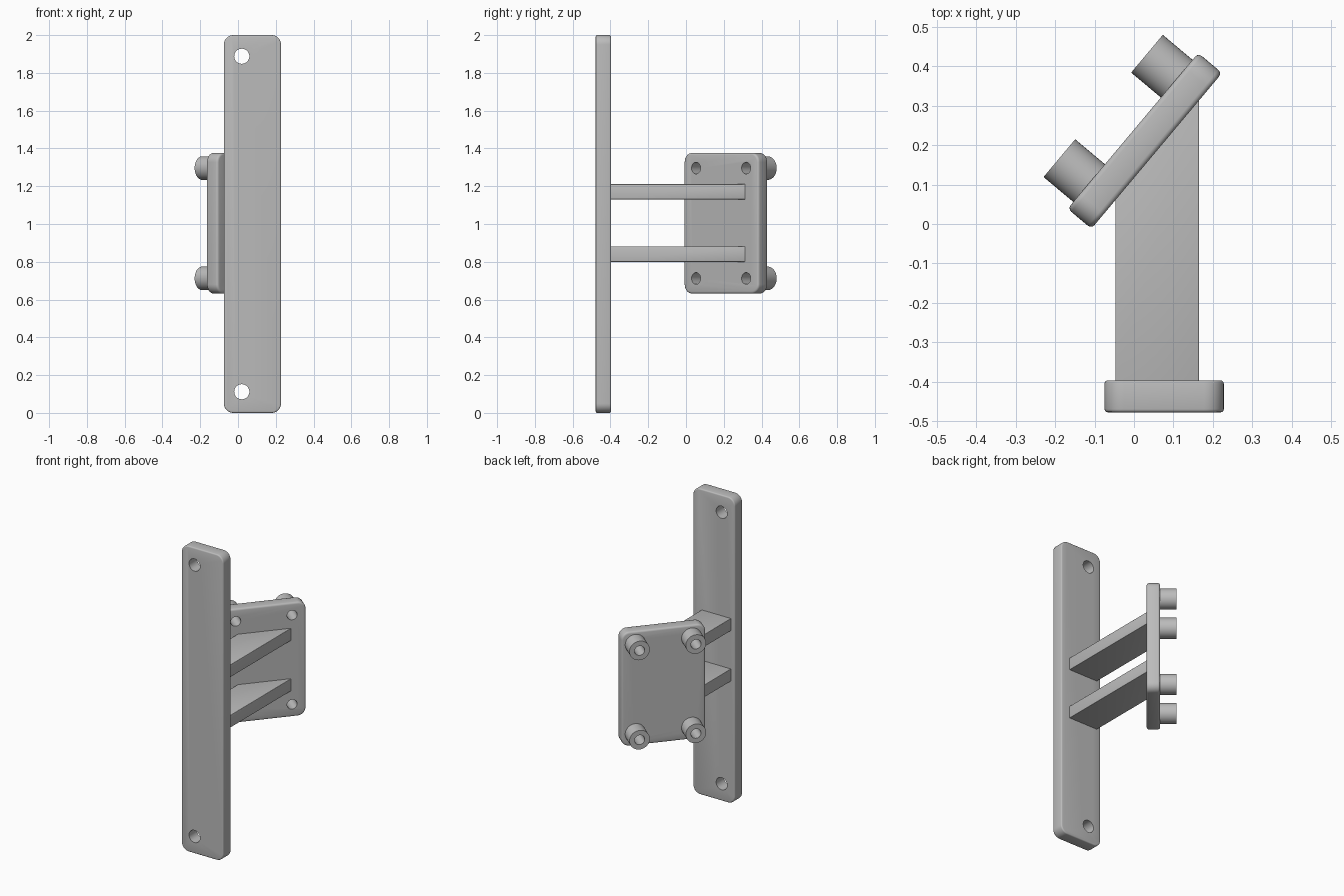
import bpy, bmesh
from math import radians
from mathutils import Matrix, Vector

if "Cube" in bpy.data.objects:
    bpy.data.objects.remove(bpy.data.objects["Cube"])

grey = bpy.data.materials.new("plain_grey")
grey.use_nodes = True
grey.diffuse_color = (0.5, 0.5, 0.5, 1)
grey.node_tree.nodes["Principled BSDF"].inputs["Base Color"].default_value = (0.5, 0.5, 0.5, 1)


def make_object(name, bm, matrix=None):
    bmesh.ops.recalc_face_normals(bm, faces=bm.faces)
    mesh = bpy.data.meshes.new(name)
    bm.to_mesh(mesh)
    bm.free()
    mesh.materials.append(grey)
    obj = bpy.data.objects.new(name, mesh)
    bpy.context.collection.objects.link(obj)
    if matrix:
        obj.matrix_world = matrix
    return obj


def finish(obj, bevel, cutters=()):
    """Soften the edges, cut the holes, then shade."""
    bpy.ops.object.select_all(action='DESELECT')
    bpy.context.view_layer.objects.active = obj
    obj.select_set(True)
    if bevel:
        mod = obj.modifiers.new("soft_edges", 'BEVEL')
        mod.width, mod.segments = bevel, 3
        mod.limit_method, mod.angle_limit = 'ANGLE', radians(40)
        bpy.ops.object.modifier_apply(modifier=mod.name)
    for cutter in cutters:
        mod = obj.modifiers.new("hole", 'BOOLEAN')
        mod.operation, mod.solver, mod.object = 'DIFFERENCE', 'EXACT', cutter
        bpy.ops.object.modifier_apply(modifier=mod.name)
    bpy.ops.object.shade_smooth_by_angle(angle=radians(35))


def rounded_plate(name, width, depth, height, radius, matrix):
    """Upright slab with its four corners rounded as seen from the front."""
    bm = bmesh.new()
    bmesh.ops.create_cube(bm, size=1)
    bmesh.ops.scale(bm, vec=(width, depth, height), verts=bm.verts)
    corners = [e for e in bm.edges
               if abs(e.verts[0].co.y - e.verts[1].co.y) > depth / 2]
    bmesh.ops.bevel(bm, geom=corners, offset=radius, segments=8,
                    profile=0.5, affect='EDGES')
    return make_object(name, bm, matrix)


def cylinder(name, radius, y0, y1, x, z, frame):
    """Cylinder along the frame's y axis."""
    bm = bmesh.new()
    bmesh.ops.create_cone(bm, cap_ends=True, segments=40, radius1=radius,
                          radius2=radius, depth=y1 - y0)
    place = Matrix.Translation((x, (y0 + y1) / 2, z)) @ Matrix.Rotation(radians(90), 4, 'X')
    bmesh.ops.transform(bm, matrix=place, verts=bm.verts)
    obj = make_object(name, bm, frame)
    obj.hide_render = name.startswith("cutter")
    return obj


cutters = []

# Tall wall plate with two screw holes
wall_frame = Matrix.Translation((0.0765, -0.4375, 1))
wall = rounded_plate("wall_plate", 0.303, 0.081, 2, 0.05, wall_frame)
wall_cutters = [cylinder("cutter", 0.04, -0.2, 0.2, -0.0565, z, wall_frame)
                for z in (-0.888, 0.888)]
cutters += wall_cutters

# Turned mounting plate with four standoffs, all drilled through
mount_frame = Matrix.Translation((0.0275, 0.211, 1.004)) @ Matrix.Rotation(radians(50), 4, 'Z')
mount = rounded_plate("mounting_plate", 0.516, 0.079, 0.746, 0.05, mount_frame)
mount_cutters, standoffs = [], []
for side, sx in (("right", -1), ("left", 1)):
    for level, sz in (("lower", -1), ("upper", 1)):
        x, z = sx * 0.173, sz * 0.292
        hole = cylinder("cutter", 0.031, -0.2, 0.3, x, z, mount_frame)
        mount_cutters.append(hole)
        post = cylinder(f"{level}_{side}_standoff", 0.0625, 0.0385, 0.138, x, z, mount_frame)
        standoffs.append((post, hole))
cutters += mount_cutters

# Two arms whose ends are mitred to meet the mounting plate
arm_outline = [(-0.047, -0.4), (0.165, -0.4), (0.165, 0.325), (-0.047, 0.073)]
arms = []
for name, z in (("lower_arm", 0.8), ("upper_arm", 1.13)):
    bm = bmesh.new()
    base = bm.faces.new([bm.verts.new((x, y, z)) for x, y in arm_outline])
    top = bmesh.ops.extrude_face_region(bm, geom=[base])["geom"]
    bmesh.ops.translate(bm, vec=(0, 0, 0.081),
                        verts=[v for v in top if isinstance(v, bmesh.types.BMVert)])
    arms.append(make_object(name, bm))

bpy.context.view_layer.update()
finish(wall, 0.008, wall_cutters)
finish(mount, 0.012, mount_cutters)
for post, hole in standoffs:
    finish(post, 0, [hole])
for arm in arms:
    finish(arm, 0.003)

for cutter in cutters:
    bpy.data.objects.remove(cutter)
